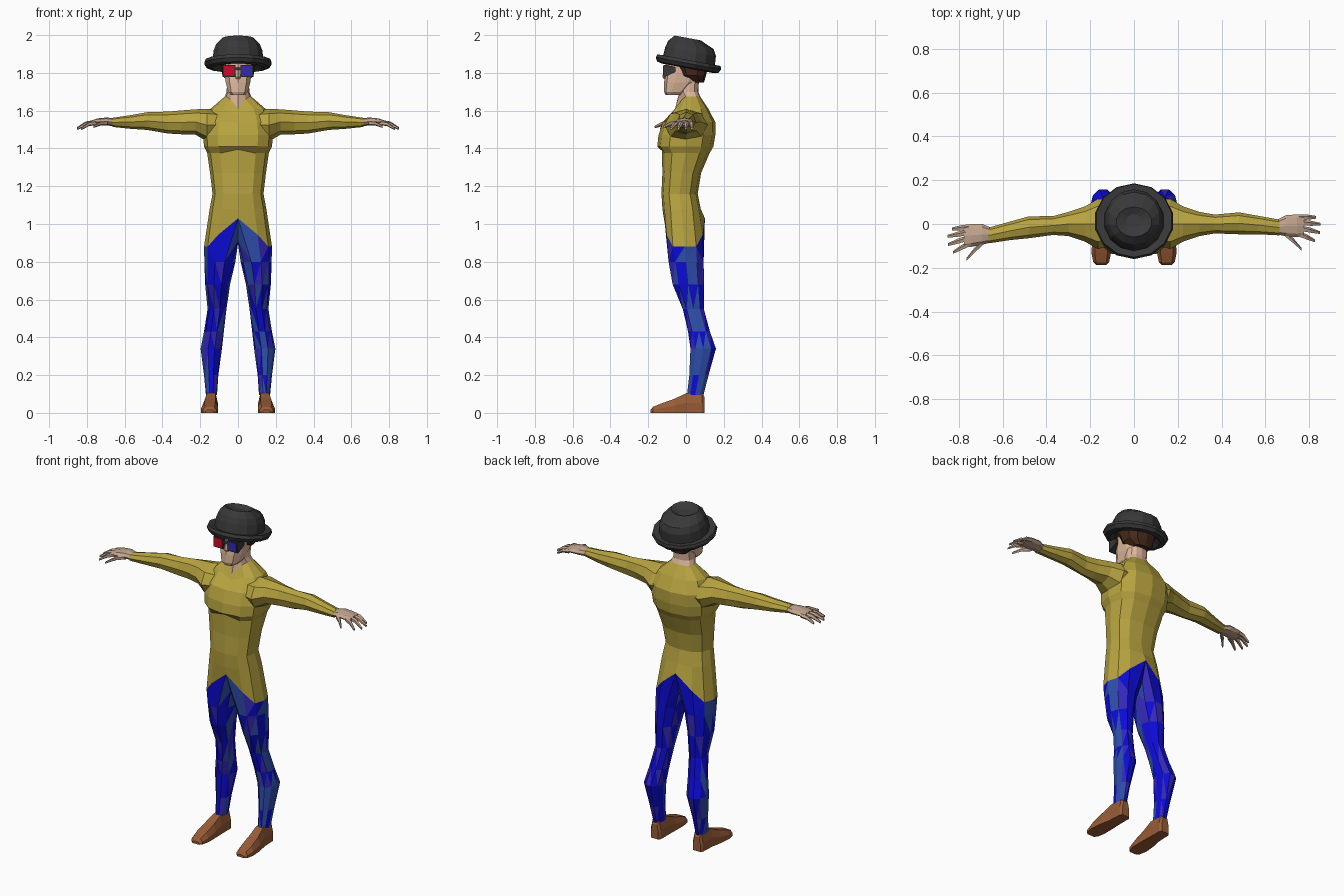
import bpy, bmesh, math, random
from mathutils import Matrix, Vector

if "Cube" in bpy.data.objects:
    bpy.data.objects.remove(bpy.data.objects["Cube"])

random.seed(4)


def make_mat(name, r, g, b):
    m = bpy.data.materials.new(name)
    m.diffuse_color = [((c / 255 + 0.055) / 1.055) ** 2.4 if c > 10 else c / 255 / 12.92
                       for c in (r, g, b)] + [1]
    m.use_nodes = True
    m.node_tree.nodes["Principled BSDF"].inputs["Base Color"].default_value = m.diffuse_color
    return m


shirt = make_mat("mustard", 184, 164, 64)
blue = make_mat("pure_blue", 12, 11, 215)
violet = make_mat("violet_blue", 52, 40, 185)
steel = make_mat("steel_blue", 46, 78, 172)
leather = make_mat("brown_leather", 152, 92, 54)
skin = make_mat("skin", 222, 184, 156)
hand_skin = make_mat("hand_skin", 194, 164, 142)
hair_mat = make_mat("dark_brown", 70, 40, 26)
felt = make_mat("charcoal", 56, 56, 56)
red = make_mat("red_lens", 205, 10, 40)


def loft(name, rings, mats, rule=None, caps=True, matrix=None):
    """Skin a list of equal-length rings into a flat shaded object."""
    bm = bmesh.new()
    rows = [[bm.verts.new(p) for p in ring] for ring in rings]
    n = len(rows[0])
    for a, b in zip(rows, rows[1:]):
        for i in range(n):
            j = (i + 1) % n
            bm.faces.new((a[i], a[j], b[j], b[i]))
    if caps:
        bm.faces.new(rows[0][::-1])
        bm.faces.new(rows[-1])
    if matrix:
        bm.transform(matrix)
    bmesh.ops.recalc_face_normals(bm, faces=bm.faces)
    if rule:
        bmesh.ops.triangulate(bm, faces=bm.faces)
        bm.normal_update()
        for f in bm.faces:
            f.material_index = rule(f)
    me = bpy.data.meshes.new(name)
    bm.to_mesh(me)
    bm.free()
    for m in mats:
        me.materials.append(m)
    ob = bpy.data.objects.new(name, me)
    bpy.context.collection.objects.link(ob)
    return ob


def spow(v, p):
    return math.copysign(abs(v) ** p, v)


def flat_ring(z, rx, yf, yb, n=12, power=0.8):
    """Horizontal ring from half width, front y and back y; starts at the front."""
    out = []
    for k in range(n):
        a = -math.pi / 2 + math.tau * k / n
        out.append(Vector((rx * spow(math.cos(a), power),
                           (yf + yb) / 2 + (yb - yf) / 2 * spow(math.sin(a), power), z)))
    return out


def box(name, lo, hi, mat):
    ring = [(lo[0], lo[1]), (hi[0], lo[1]), (hi[0], hi[1]), (lo[0], hi[1])]
    return loft(name, [[(x, y, z) for x, y in ring] for z in (lo[2], hi[2])], [mat])


# Shirt body: pointed hem front and back, V neckline
hem = flat_ring(0.88, 0.18, -0.115, 0.10)
for k, p in enumerate(hem):
    p.z += 0.15 * max(0, 1 - abs(math.sin(math.tau * k / 12)) / 0.87)
torso_rows = [(1.08, .150, -.125, .078), (1.16, .135, -.130, .062), (1.27, .148, -.125, .080),
              (1.375, .163, -.128, .125), (1.41, .180, -.152, .145), (1.47, .185, -.146, .155),
              (1.54, .178, -.122, .155), (1.61, .145, -.068, .118)]
torso = [flat_ring(*r) for r in torso_rows]
torso[3][0].z = 1.395   # arched crease under the chest
torso[-1][0].z = 1.58
collar = flat_ring(1.675, 0.07, -0.022, 0.075)
collar[0] = Vector((0, -0.058, 1.61))
for k in (1, 11):
    collar[k] += Vector((0, -0.004, -0.015))
loft("shirt_body", [hem] + torso + [collar], [shirt], caps=False)

# Neck rising out of the collar
loft("neck", [collar, flat_ring(1.70, .060, -.035, .065), flat_ring(1.78, .058, -.03, .07)], [skin])

# Head, nose and hair
loft("head", [flat_ring(z, rx, f, b, 10) for z, rx, f, b in
              [(1.682, .038, -.108, -.01), (1.70, .055, -.116, .01), (1.75, .068, -.116, .07),
               (1.80, .074, -.110, .09), (1.88, .076, -.106, .095)]], [skin])
loft("nose", [flat_ring(z, rx, f, -.10, 4, 1) for z, rx, f in
              [(1.768, .012, -.117), (1.778, .014, -.126), (1.83, .007, -.115)]], [skin])
loft("hair", [flat_ring(z, rx, f, b, 10) for z, rx, f, b in
              [(1.75, .05, .03, .095), (1.785, .086, -.04, .106), (1.84, .093, -.07, .118),
               (1.858, .094, -.112, .12), (1.885, .096, -.118, .12)]], [hair_mat])

# Two-colour glasses: tapered frame blocks, lens plates and bridge
for s, lens, side in ((-1, red, "right"), (1, violet, "left")):
    frame = [(-.118, .014, .080, 1.778, 1.842), (-.106, .014, .082, 1.782, 1.842),
             (-.055, .030, .082, 1.805, 1.832)]
    loft(side + "_glasses_frame", [[(s * a, y, b), (s * c, y, b), (s * c, y, d), (s * a, y, d)]
                                   for y, a, c, b, d in frame], [felt])
    x0, x1 = sorted((s * 0.021, s * 0.073))
    box(side + "_lens", (x0, -.122, 1.785), (x1, -.1165, 1.836), lens)
box("glasses_bridge", (-.02, -.118, 1.815), (.02, -.109, 1.828), felt)

# Hat: rolled brim and dented crown, tipped back
hat_rows = [(.005, .110, .115, 0), (-.022, .140, .140, 0), (-.016, .168, .165, 0),
            (.004, .182, .176, 0), (.022, .176, .170, 0), (.016, .138, .140, 0),
            (.070, .132, .136, 0), (.103, .118, .122, -.005), (.136, .082, .070, -.028),
            (.118, .036, .032, -.02)]
loft("hat", [flat_ring(z, rx, cy - ry, cy + ry, 14, 1) for z, rx, ry, cy in hat_rows], [felt],
     matrix=Matrix.Translation((0, .012, 1.846)) @ Matrix.Rotation(math.radians(-10.5), 4, 'X'))


def tube(points, n, s):
    """Rings across x from (x, y, z, ry, rz); the s = -1 side swings slightly forward."""
    out = []
    for x, y, z, ry, rz in points:
        dy = -0.045 * max(0, (x - 0.3) / 0.45) if s < 0 else 0
        out.append([(s * x, y + dy + ry * math.cos(math.tau * k / n),
                     z + rz * math.sin(math.tau * k / n)) for k in range(n)])
    return out


def pants_rule(s):
    def rule(f):
        r, n = random.random(), f.normal
        if n.x * s > 0.7:
            return 2 if r < 0.75 else 0
        if n.y > 0.2:
            return 0 if r < 0.72 else 1
        return 0 if r < 0.38 else 1 if r < 0.70 else 2
    return rule


leg_rows = [(.80, .014, .178, -.097, .098), (.68, .042, .174, -.075, .100),
            (.55, .061, .161, -.020, .097), (.43, .075, .180, .008, .130),
            (.34, .085, .198, .020, .162), (.20, .104, .180, .015, .122),
            (.095, .111, .170, .003, .095)]
arm_rows = [(.09, .01, 1.525, .100, .075), (.165, .0, 1.524, .115, .086),
            (.225, .0, 1.540, .080, .067), (.30, .0, 1.538, .055, .063),
            (.37, .0, 1.537, .043, .058), (.48, .003, 1.545, .050, .047),
            (.57, -.005, 1.540, .042, .036), (.665, -.016, 1.538, .036, .024)]
palm_rows = [(.65, -.015, 1.537, .032, .021), (.695, -.008, 1.543, .048, .021),
             (.745, -.008, 1.541, .052, .018), (.778, -.008, 1.535, .050, .013)]
# Finger: base x, y, z then tip x, y, z
fingers = [(.755, .030, 1.536, .832, .030, 1.506), (.76, .006, 1.538, .853, -.002, 1.506),
           (.76, -.020, 1.538, .850, -.040, 1.505), (.75, -.045, 1.536, .828, -.078, 1.505),
           (.69, -.045, 1.535, .765, -.115, 1.515)]
# Shoe sections: y, centre x, half width, height
shoe_rows = [(.098, .140, .024, .085), (.085, .140, .033, .106), (.0, .142, .035, .104),
             (-.06, .147, .042, .075), (-.13, .150, .045, .050), (-.175, .150, .036, .032),
             (-.188, .150, .022, .015)]

for s, side in ((-1, "right"), (1, "left")):
    # Trouser leg: starts on half of the shirt hem and the centre seam
    half = [hem[k].copy() for k in range(7)]
    half += [Vector((0, .07, .91)), Vector((0, 0, .895)), Vector((0, -.07, .91))]
    rings = [[(s * p.x, p.y, p.z) for p in half]]
    for z, x0, x1, yf, yb in leg_rows:
        ring = []
        for k in range(10):
            a = math.radians(-108 + 36 * k)
            ring.append((s * ((x0 + x1) / 2 + (x1 - x0) / 2 * math.cos(a)),
                         (yf + yb) / 2 + (yb - yf) / 2 * math.sin(a), z))
        rings.append(ring)
    loft(side + "_trouser_leg", rings, [blue, violet, steel], pants_rule(s), caps=False)

    # Shoe
    profile = [(-1, 0), (1, 0), (1, .5), (.65, 1), (-.65, 1), (-1, .5)]
    loft(side + "_shoe", [[(s * (cx + w * u), y, h * v) for u, v in profile]
                          for y, cx, w, h in shoe_rows], [leather])

    # Sleeve, palm and fingers
    loft(side + "_sleeve", tube(arm_rows, 8, s), [shirt])
    loft(side + "_palm", tube(palm_rows, 8, s), [hand_skin])
    for i, (bx, by, bz, tx, ty, tz) in enumerate(fingers):
        pts = [(bx, by, bz, .014, .013),
               (bx * .5 + tx * .5, by * .55 + ty * .45, bz * .6 + tz * .4 + .006, .013, .012),
               (tx, ty, tz, .007, .007)]
        loft(f"{side}_finger_{i + 1}", tube(pts, 5, s), [hand_skin])
